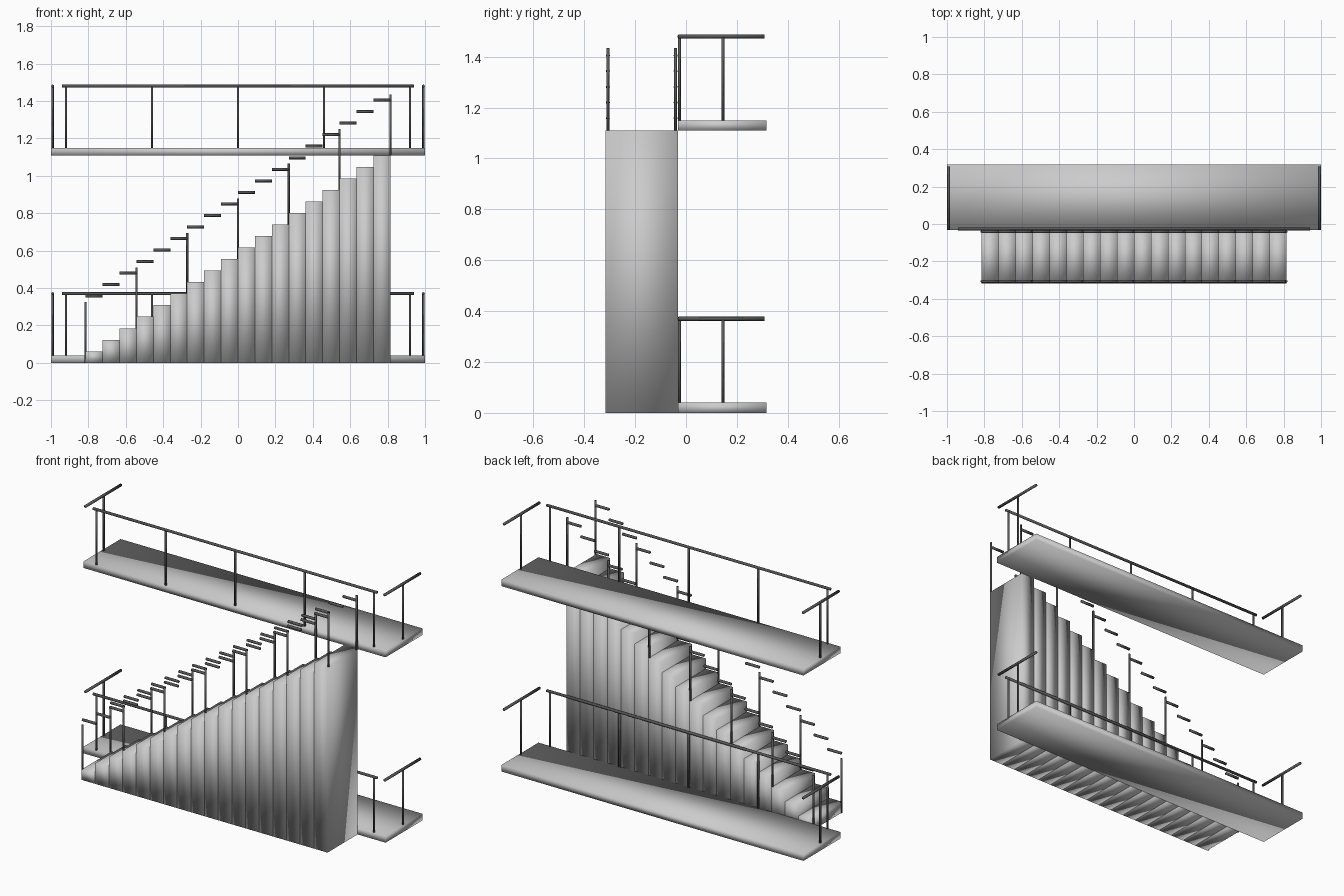
import bpy, bmesh
from mathutils import Matrix, Vector

if "Cube" in bpy.data.objects:
    bpy.data.objects.remove(bpy.data.objects["Cube"])

N = 18              # number of steps
X0 = -0.815         # foot of the stair
RUN = 1.63 / N
RISE = 1.11 / N

dark = bpy.data.materials.new("dark_metal")
dark.diffuse_color = (0.1, 0.1, 0.1, 1)
dark.use_nodes = True
dark.node_tree.nodes["Principled BSDF"].inputs["Base Color"].default_value = dark.diffuse_color


def add_box(bm, lo, hi):
    lo, hi = Vector(lo), Vector(hi)
    m = Matrix.Translation((lo + hi) / 2) @ Matrix.Diagonal((*(hi - lo), 1))
    bmesh.ops.create_cube(bm, size=1, matrix=m)


def add_bar(bm, a, b, r):
    a, b = Vector(a), Vector(b)
    d = b - a
    m = Matrix.Translation((a + b) / 2) @ d.to_track_quat('Z', 'Y').to_matrix().to_4x4()
    bmesh.ops.create_cone(bm, cap_ends=True, segments=8, radius1=r, radius2=r,
                          depth=d.length, matrix=m)


def finish(bm, name, mat=None):
    # every part is smooth shaded right across its edges
    for f in bm.faces:
        f.smooth = True
    me = bpy.data.meshes.new(name)
    bm.to_mesh(me)
    bm.free()
    if mat:
        me.materials.append(mat)
    ob = bpy.data.objects.new(name, me)
    bpy.context.collection.objects.link(ob)
    return ob


# Solid steps, each running down to the ground
bm = bmesh.new()
for i in range(N):
    x = X0 + i * RUN
    add_box(bm, (x, -0.317, 0), (x + RUN, -0.032, RISE * (i + 1)))
finish(bm, "stair_steps")

# Stepped handrail and posts on both sides of the stair
for side, y in (("front", -0.307), ("back", -0.041)):
    bm = bmesh.new()
    for i in range(N):
        x = X0 + i * RUN
        z = RISE * (i + 1) + 0.295
        add_bar(bm, (x, y, z), (x + RUN, y, z), 0.008)
    finish(bm, f"stair_rail_{side}", dark)
    bm = bmesh.new()
    for i in range(0, N + 1, 3):
        x = X0 + i * RUN
        add_bar(bm, (x, y, RISE * i), (x, y, RISE * i + 0.325), 0.006)
    finish(bm, f"stair_posts_{side}", dark)

# Lower and upper landings with their railings
for level, z in (("lower", 0.0), ("upper", 1.11)):
    bm = bmesh.new()
    add_box(bm, (-1, -0.032, z), (1, 0.317, z + 0.04))
    finish(bm, f"{level}_landing")

    top = z + 0.37
    bm = bmesh.new()
    add_bar(bm, (-0.94, -0.026, top), (0.94, -0.026, top), 0.008)
    for s in (-1, 1):
        add_bar(bm, (s * 0.991, -0.03, top), (s * 0.991, 0.308, top), 0.008)
    finish(bm, f"{level}_rails", dark)

    bm = bmesh.new()
    for k in range(-2, 3):
        add_bar(bm, (k * 0.46, -0.026, z + 0.04), (k * 0.46, -0.026, top), 0.006)
    for s in (-1, 1):
        add_bar(bm, (s * 0.991, 0.145, z + 0.04), (s * 0.991, 0.145, top), 0.006)
    finish(bm, f"{level}_posts", dark)
